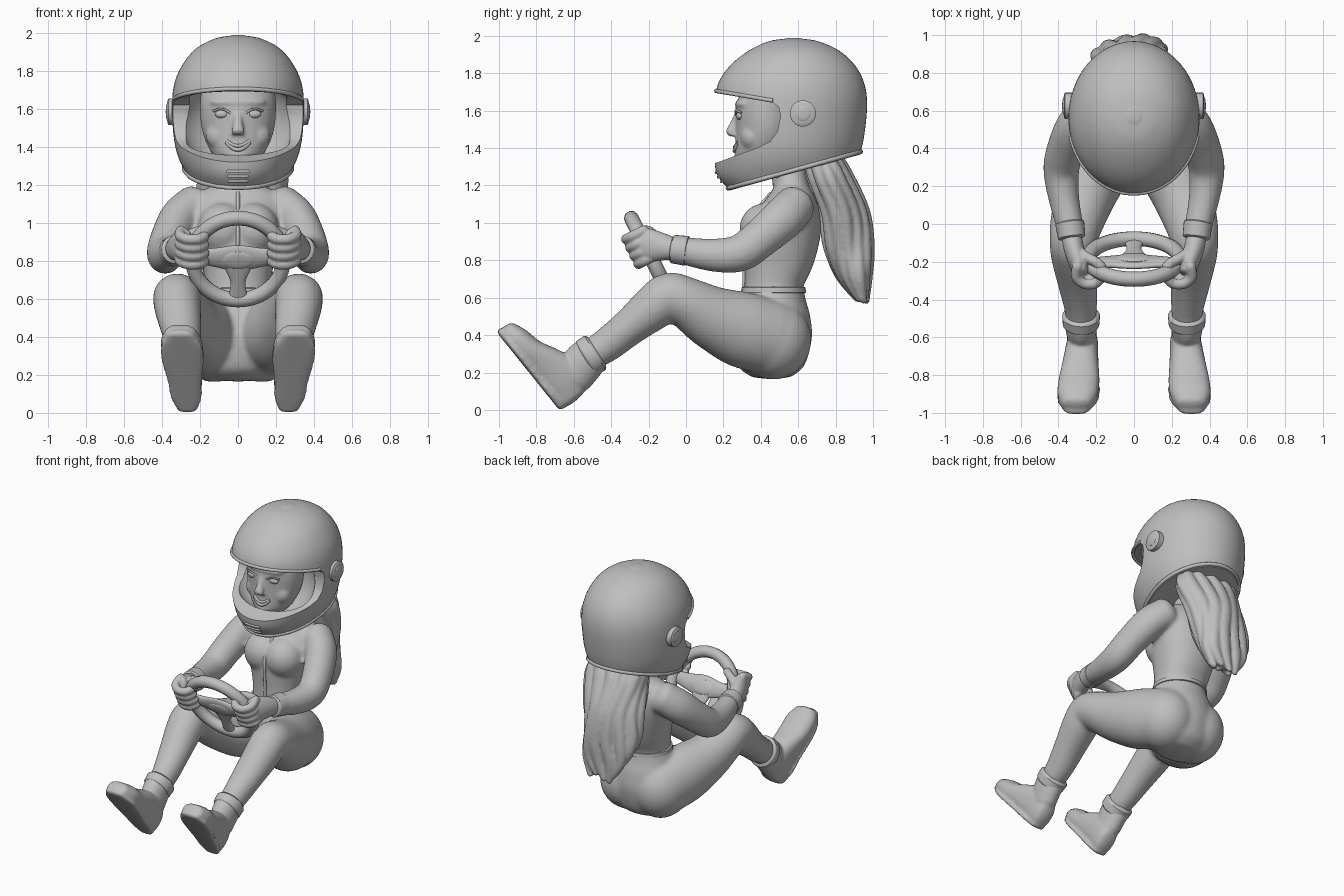
import bpy, bmesh, math, random
from mathutils import Vector

if "Cube" in bpy.data.objects:
    bpy.data.objects.remove(bpy.data.objects["Cube"])
random.seed(4)
X, Y, Z = Vector((1, 0, 0)), Vector((0, 1, 0)), Vector((0, 0, 1))

grey = bpy.data.materials.new("plain_grey")
grey.use_nodes = True
grey.diffuse_color = (0.52, 0.52, 0.52, 1)
grey.node_tree.nodes["Principled BSDF"].inputs["Base Color"].default_value = grey.diffuse_color


# ---------- helpers ----------
def finish(name, bm):
    bmesh.ops.recalc_face_normals(bm, faces=bm.faces)
    for face in bm.faces:
        face.smooth = True
    mesh = bpy.data.meshes.new(name)
    bm.to_mesh(mesh)
    bm.free()
    mesh.set_sharp_from_angle(angle=math.radians(45))
    mesh.materials.append(grey)
    obj = bpy.data.objects.new(name, mesh)
    bpy.context.collection.objects.link(obj)
    return obj


def both(builder, name, *args, **options):
    """Build a part on the left (+x) and mirrored on the right."""
    return [builder(prefix + name, *args, flip=flip, **options) for prefix, flip in (("left_", 1), ("right_", -1))]


def smooth_path(points, steps=6):
    """Catmull-Rom samples through tuples of any length."""
    out = []
    for i in range(len(points) - 1):
        a, b = points[max(i - 1, 0)], points[i]
        c, d = points[i + 1], points[min(i + 2, len(points) - 1)]
        for k in range(steps):
            t = k / steps
            out.append(tuple(q + t / 2 * (r - p + t * (2 * p - 5 * q + 4 * r - s + t * (3 * (q - r) + s - p)))
                             for p, q, r, s in zip(a, b, c, d)))
    return out + [tuple(points[-1])]


def tube(name, points, side=X, axis=None, power=2, cap=0.6, sides=28, flip=1):
    """Loft ellipses (x, y, z, side radius, other radius) along a smooth path."""
    samples = smooth_path(points)
    centres = [Vector(s[:3]) for s in samples]
    rings = []
    for i, s in enumerate(samples):
        along = axis or (centres[min(i + 1, len(samples) - 1)] - centres[max(i - 1, 0)]).normalized()
        rings.append((centres[i], along, s[3], s[4]))
    # rounded ends
    for end, sign in ((0, -1), (-1, 1)):
        centre, along, ra, rb = rings[end]
        for degrees in (25, 50, 70, 85):
            a = math.radians(degrees)
            extra = (centre + along * sign * min(ra, rb) * cap * math.sin(a),
                     along, ra * math.cos(a), rb * math.cos(a))
            rings.insert(0 if end == 0 else len(rings), extra)
    bm = bmesh.new()
    loops = []
    for centre, along, ra, rb in rings:
        u = (side - along * side.dot(along)).normalized()
        v = along.cross(u)
        loop = []
        for k in range(sides):
            c, s = math.cos(math.tau * k / sides), math.sin(math.tau * k / sides)
            p = centre + u * math.copysign(abs(c) ** (2 / power), c) * ra \
                + v * math.copysign(abs(s) ** (2 / power), s) * rb
            loop.append(bm.verts.new((p.x * flip, p.y, p.z)))
        loops.append(loop)
    for low, high in zip(loops, loops[1:]):
        for k in range(sides):
            j = (k + 1) % sides
            bm.faces.new((low[k], low[j], high[j], high[k]))
    bm.faces.new(loops[0])
    bm.faces.new(loops[-1])
    return finish(name, bm)


def ball(name, centre, radii, flip=1):
    bm = bmesh.new()
    bmesh.ops.create_uvsphere(bm, u_segments=32, v_segments=20, radius=1)
    for v in bm.verts:
        v.co = Vector([c + r * p for c, r, p in zip(centre, radii, v.co)])
        v.co.x *= flip
    return finish(name, bm)


def cord(name, points, radius, closed=False, flip=1):
    curve = bpy.data.curves.new(name, "CURVE")
    curve.dimensions = "3D"
    curve.bevel_depth, curve.bevel_resolution = radius, 3
    curve.use_fill_caps = True
    spline = curve.splines.new("POLY")
    spline.points.add(len(points) - 1)
    for point, co in zip(spline.points, points):
        point.co = (co[0] * flip, co[1], co[2], 1)
    spline.use_cyclic_u = closed
    curve.materials.append(grey)
    bpy.context.collection.objects.link(bpy.data.objects.new(name, curve))


def prism(name, outline):
    """Extrude a side outline (y, z) across the whole width."""
    bm = bmesh.new()
    face = bm.faces.new([bm.verts.new((-1, y, z)) for y, z in outline])
    moved = bmesh.ops.extrude_face_region(bm, geom=[face])["geom"]
    bmesh.ops.translate(bm, vec=X * 2, verts=[g for g in moved if isinstance(g, bmesh.types.BMVert)])
    return finish(name, bm)


def apply(obj, kind, **settings):
    mod = obj.modifiers.new("step", kind)
    for key, value in settings.items():
        setattr(mod, key, value)
    bpy.context.view_layer.objects.active = obj
    bpy.ops.object.modifier_apply(modifier=mod.name)


def carve(target, cutter):
    apply(target, "BOOLEAN", operation="DIFFERENCE", solver="EXACT", object=cutter)
    bpy.data.objects.remove(cutter)


def blend(name, parts, voxel, rounds):
    """Fuse overlapping parts into one soft skin."""
    bm = bmesh.new()
    for part in parts:
        bm.from_mesh(part.data)
        bpy.data.objects.remove(part)
    obj = finish(name, bm)
    apply(obj, "REMESH", mode="VOXEL", voxel_size=voxel, use_smooth_shade=True)
    apply(obj, "SMOOTH", factor=0.5, iterations=rounds)


def disc(name, x, y, z, radius, depth, flip=1):
    tube(name, [(x - depth, y, z, radius, radius), (x, y, z, radius, radius)], side=Y, cap=0.15, flip=flip)


# ---------- helmet ----------
# rows: height, front, back, half width
shell = [(1.1, .32, .8, .15), (1.17, .24, .84, .21), (1.25, .17, .885, .265), (1.34, .152, .92, .312),
         (1.45, .15, .95, .338), (1.62, .155, .968, .347), (1.74, .17, .955, .333), (1.84, .235, .905, .287),
         (1.92, .335, .82, .217), (1.97, .44, .71, .12), (1.985, .53, .62, .04)]
shell = [(0, (f + b) / 2, z, w, (b - f) / 2) for z, f, b, w in shell]
helmet = tube("helmet", shell, axis=Z, cap=0.1, sides=64)
dense_shell = smooth_path(shell, 20)


def on_shell(angle, height):
    """Point on the helmet at an angle from the front, on a slanted plane."""
    y = 0.5
    for _ in range(12):
        z = height(y)
        row = min(dense_shell, key=lambda r: abs(r[2] - z))
        y = row[1] - row[4] * math.cos(angle)
    return (row[3] * math.sin(angle), y, z)


def base_line(y):
    return 1.175 + 0.275 * (y - 0.24)


def brow_line(y):
    return 1.705 - 0.17 * max(y - 0.16, 0)


carve(helmet, prism("base_cutter", [(-.3, base_line(-.3)), (1.4, base_line(1.4)), (1.4, .8), (-.3, .8)]))
carve(helmet, prism("port_cutter", [(0, 1.71), (.16, 1.705), (.32, 1.68), (.45, 1.655), (.495, 1.62), (.505, 1.57),
                                    (.49, 1.49), (.45, 1.435), (.38, 1.4), (.28, 1.365), (.2, 1.335), (.15, 1.318),
                                    (0, 1.3)]))
carve(helmet, ball("hollow_cutter", (0, .41, 1.53), (.3, .21, .26)))
helmet.data.set_sharp_from_angle(angle=math.radians(35))
cord("helmet_base_trim", [on_shell(math.tau * k / 72, lambda y: base_line(y) + .015) for k in range(72)], .013, True)
cord("helmet_brow_trim", [on_shell(math.radians(a), brow_line) for a in range(-76, 77, 4)], .011)
for k in range(3):
    cord("chin_vent", [on_shell(math.radians(a), lambda y: 1.22 + .025 * k) for a in range(-12, 13, 4)], .008)
both(disc, "visor_pivot", .365, .625, 1.585, .07, .06)
both(disc, "visor_screw", .374, .625, 1.585, .042, .02)

# ---------- head and face ----------
head = tube("head", [(0, .42, 1.29, .065, .08), (0, .4, 1.32, .1, .12), (0, .4, 1.36, .135, .138),
                     (0, .42, 1.44, .175, .155), (0, .43, 1.52, .195, .165), (0, .43, 1.6, .2, .165),
                     (0, .44, 1.68, .195, .155), (0, .45, 1.76, .16, .12)], axis=Z)
nose = tube("nose", [(0, .285, 1.6, .02, .02), (0, .262, 1.54, .022, .025), (0, .24, 1.485, .034, .028),
                     (0, .26, 1.46, .034, .02)], axis=Z)
chin = ball("chin", (0, .3, 1.345), (.06, .045, .035))
brow = ball("brow", (0, .32, 1.635), (.15, .06, .03))
cheeks = both(ball, "cheek", (.09, .35, 1.46), (.08, .06, .075))
blend("face", [head, nose, chin, brow] + cheeks, .01, 6)
both(ball, "eye", (.083, .288, 1.572), (.038, .02, .022))
both(cord, "eyelid", [(.04, .27, 1.578), (.07, .264, 1.597), (.1, .272, 1.6), (.13, .296, 1.588)], .006)
for name, z, rise, thick in (("upper_lip", 1.405, 8, .009), ("lower_lip", 1.385, 11, .011)):
    cord(name, [(x / 100, .26 + 5 * (x / 100) ** 2, z + rise * (x / 100) ** 2) for x in range(-6, 7)], thick)

# ---------- long hair ----------
hair = [(0, .73, 1.34, .18, .09), (0, .77, 1.24, .19, .1), (0, .845, 1.06, .178, .108), (0, .87, .88, .165, .108),
        (0, .895, .74, .135, .075), (0, .94, .62, .09, .028)]
locks = [tube("core", hair)]
strands = 13
for k in range(strands):
    turn = math.tau * k / strands
    drop = random.uniform(-.05, .04)
    path = []
    for i, (x, y, z, wide, deep) in enumerate(hair):
        sway = .028 * math.sin(i * 1.5 + k)
        thick = (.04, .05, .05, .048, .042, .02)[i]
        path.append((wide * math.cos(turn) + sway, y + deep * math.sin(turn) * .95,
                     z + drop * (i / 5) ** 2, thick, thick * .8))
    locks.append(tube("lock", path, sides=12))
blend("long_hair", locks, .01, 2)

# ---------- body, legs and arms fused into one suit ----------
torso = tube("torso", [(0, .465, .6, .18, .165), (0, .47, .66, .172, .158), (0, .495, .76, .185, .18),
                       (0, .51, .88, .212, .2), (0, .525, .99, .235, .2), (0, .555, 1.09, .245, .155),
                       (0, .565, 1.16, .21, .115), (0, .565, 1.21, .12, .09), (0, .55, 1.34, .08, .08)],
             axis=Z, power=2.2)
chest = both(ball, "chest", (.08, .42, .965), (.135, .135, .14))
pelvis = tube("pelvis", [(0, .455, .185, .17, .12), (0, .455, .24, .22, .18), (0, .46, .38, .25, .213),
                         (0, .465, .5, .23, .2), (0, .465, .58, .2, .178), (0, .467, .64, .178, .164)],
              axis=Z, cap=.15)
seat = both(ball, "seat", (.125, .465, .375), (.195, .205, .213)) + [ball("seat", (0, .465, .375), (.2, .205, .212))]
legs = both(tube, "leg", [(.15, .46, .385, .175, .2), (.2, .3, .43, .18, .203), (.26, .14, .495, .158, .17),
                          (.305, 0, .575, .14, .137), (.32, -.09, .605, .127, .128), (.317, -.17, .55, .122, .122),
                          (.3, -.3, .445, .107, .1), (.285, -.42, .35, .09, .092), (.28, -.5, .3, .08, .085)])
arms = both(tube, "arm", [(.22, .585, 1.095, .11, .11), (.305, .52, 1.025, .105, .115), (.362, .395, .915, .1, .105),
                          (.385, .285, .838, .095, .1), (.372, .14, .828, .082, .088), (.335, -.03, .855, .07, .072)])
blend("suit", [torso, pelvis] + chest + seat + legs + arms, .014, 8)
tube("collar", [(0, .565, 1.19, .115, .1), (0, .555, 1.24, .095, .095)], axis=Z, cap=.1)
tube("belt", [(0, .468, .628, .187, .174), (0, .468, .655, .184, .171)], axis=Z, cap=.08)
cord("zip", [(0, .31, .66), (0, .312, .76), (0, .303, .88), (0, .305, .97), (0, .37, 1.06), (0, .455, 1.16)], .01)
both(tube, "ankle_cuff", [(.28, -.53, .278, .097, .106), (.28, -.487, .305, .1, .108)], cap=.25)
both(tube, "sleeve_cuff", [(.34, .005, .85, .077, .08), (.33, -.07, .86, .073, .076)], cap=.2)

# ---------- boots: rows are distance along the sole, half width, height ----------
heel = Vector((.265, -.672, -.008))
sole_dir = Vector((0, -.627, .78))
sole_up = sole_dir.cross(X)


def boot_rows(rows):
    out = []
    for s, wide, high in rows:
        p = heel + sole_dir * s + sole_up * high / 2 + X * .075 * s
        out.append((*p, wide, high / 2))
    return out


for side, flip in (("left_", 1), ("right_", -1)):
    upper = tube("upper", boot_rows([(.025, .065, .2), (.1, .082, .25), (.19, .09, .23), (.27, .099, .195),
                                     (.36, .109, .15), (.45, .106, .13), (.515, .08, .105)]),
                 axis=sole_dir, power=2.4, cap=.5, flip=flip)
    sole = tube("sole", boot_rows([(.025, .055, .04), (.1, .082, .04), (.2, .09, .04), (.36, .113, .04),
                                   (.45, .107, .04), (.525, .068, .04)]),
                axis=sole_dir, power=2.8, cap=1.2, flip=flip)
    shaft = tube("shaft", [(.275, -.6, .17, .075, .1), (.28, -.55, .25, .083, .112), (.28, -.5, .3, .088, .1)], flip=flip)
    blend(side + "boot", [upper, sole, shaft], .01, 4)

# ---------- steering wheel ----------
hub = Vector((0, -.185, .81))
facing = Vector((0, .894, .447))
rise = Vector((0, -.447, .894))


def on_wheel(x, up, out=0):
    return tuple(hub + X * x + rise * up + facing * out)


rim = .24
cord("wheel_rim", [on_wheel(rim * math.cos(math.tau * k / 64), rim * math.sin(math.tau * k / 64))
                   for k in range(64)], .04, True)
tube("wheel_crossbar", [(*on_wheel(x, .01 + .3 * x * x, -.01), .075 - abs(x) * .17, .024)
                        for x in (-.21, -.12, 0, .12, .21)], side=rise)
tube("wheel_lower_spoke", [(*on_wheel(0, up, -.01), wide, .02)
                           for up, wide in ((-.22, .05), (-.13, .04), (-.05, .07), (.03, .1))])
tube("wheel_hub", [(*on_wheel(0, .005, out), .09, .05) for out in (-.03, .012)], cap=.2)

# ---------- hands wrapped round the rim ----------
for side, flip in (("left_", 1), ("right_", -1)):
    parts = [tube("palm", [(.33, -.07, .862, .054, .06), (.318, -.13, .872, .054, .075), (.295, -.2, .88, .052, .09),
                           (.275, -.25, .885, .042, .085)], flip=flip)]
    for k in range(4):
        parts.append(tube("finger", [(*on_wheel(x, .005 + .049 * k, out), .028, .028) for x, out in
                                     ((.3, .03), (.305, -.03), (.265, -.07), (.21, -.07), (.178, -.04))],
                          side=rise, cap=1, sides=14, flip=flip))
    parts.append(tube("thumb", [(*on_wheel(x, up, out), .028, .028) for x, up, out in
                                ((.3, .06, .08), (.25, .11, .065), (.2, .14, .05), (.175, .15, .03))],
                      side=rise, cap=1, sides=14, flip=flip))
    blend(side + "hand", parts, .007, 3)
